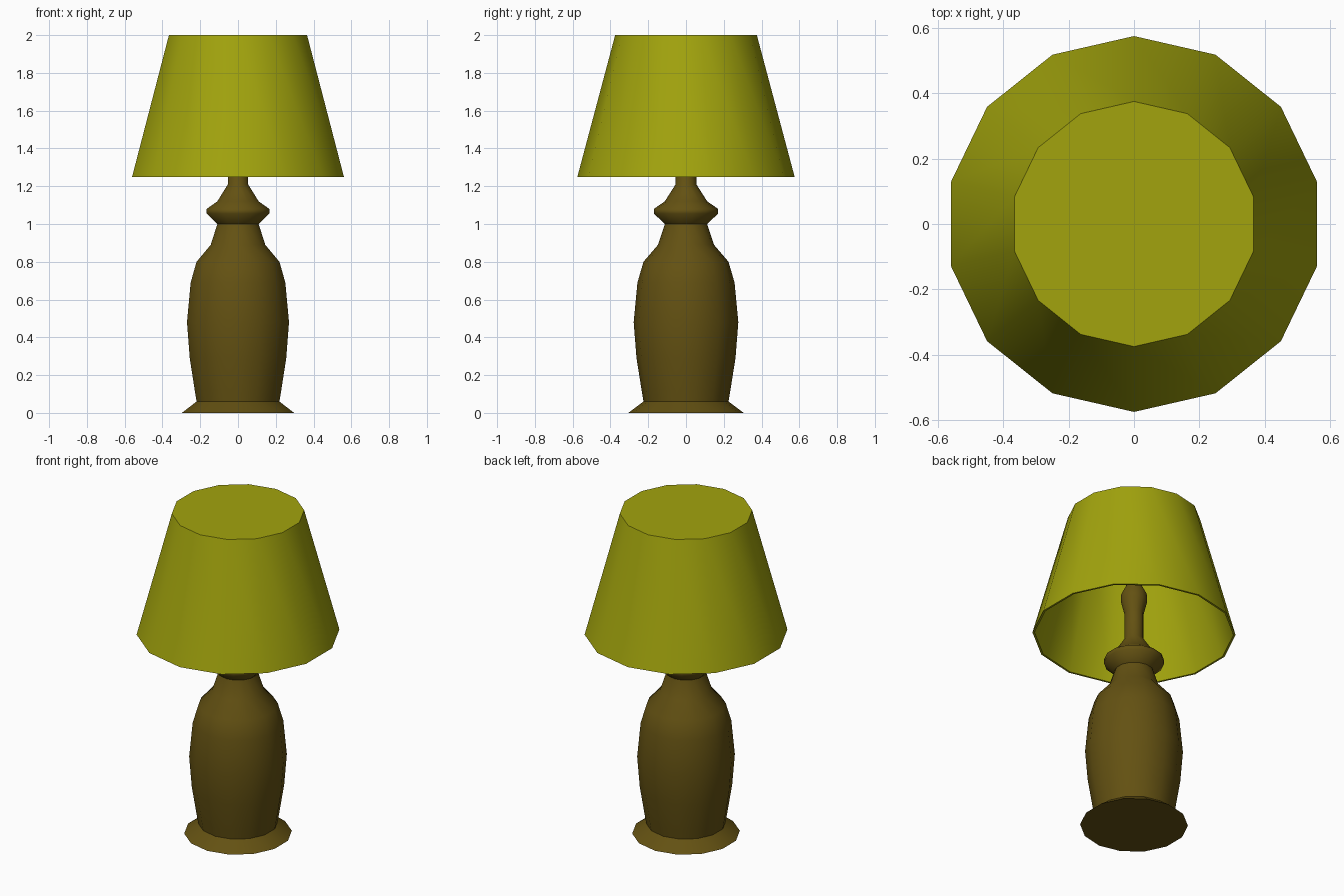
import bpy, bmesh, math

if "Cube" in bpy.data.objects:
    bpy.data.objects.remove(bpy.data.objects["Cube"])

SIDES = 14


def material(name, rgb):
    m = bpy.data.materials.new(name)
    m.diffuse_color = (*rgb, 1)
    m.use_nodes = True
    m.node_tree.nodes["Principled BSDF"].inputs["Base Color"].default_value = m.diffuse_color
    return m


def lathe(name, profile, mat, angle):
    """Revolve (radius, z) points round z; radius 0 ends become flat caps."""
    bm = bmesh.new()
    rings = []
    for r, z in profile:
        rings.append([bm.verts.new((r * math.sin(2 * math.pi * i / SIDES),
                                    r * math.cos(2 * math.pi * i / SIDES), z))
                      for i in range(SIDES)])
    for a, b in zip(rings, rings[1:]):
        for i in range(SIDES):
            j = (i + 1) % SIDES
            bm.faces.new((a[i], a[j], b[j], b[i]))
    bm.faces.new(rings[0])
    bm.faces.new(rings[-1])
    bmesh.ops.recalc_face_normals(bm, faces=bm.faces)
    mesh = bpy.data.meshes.new(name)
    bm.to_mesh(mesh)
    bm.free()
    mesh.materials.append(mat)
    ob = bpy.data.objects.new(name, mesh)
    bpy.context.collection.objects.link(ob)
    bpy.ops.object.select_all(action='DESELECT')
    ob.select_set(True)
    bpy.context.view_layer.objects.active = ob
    bpy.ops.object.shade_smooth_by_angle(angle=math.radians(angle))
    return ob


brown = material("brown", (0.125, 0.082, 0.006))
olive = material("olive", (0.36, 0.37, 0.004))

# Turned body: foot, vase, collar, neck, socket and rod up to the shade
lathe("lamp_base", [
    (0.305, 0), (0.225, 0.06), (0.235, 0.12), (0.262, 0.29), (0.277, 0.48),
    (0.257, 0.69), (0.225, 0.80), (0.148, 0.89), (0.112, 1.00), (0.170, 1.055),
    (0.170, 1.08), (0.112, 1.12), (0.055, 1.21), (0.055, 1.38), (0.075, 1.46),
    (0.075, 1.50), (0.045, 1.56), (0.045, 1.985)], brown, 60)

# Shade: thin shell with closed top and open bottom
lathe("lamp_shade", [
    (0.363, 1.988), (0.563, 1.25), (0.575, 1.25), (0.375, 2.0)], olive, 60)
